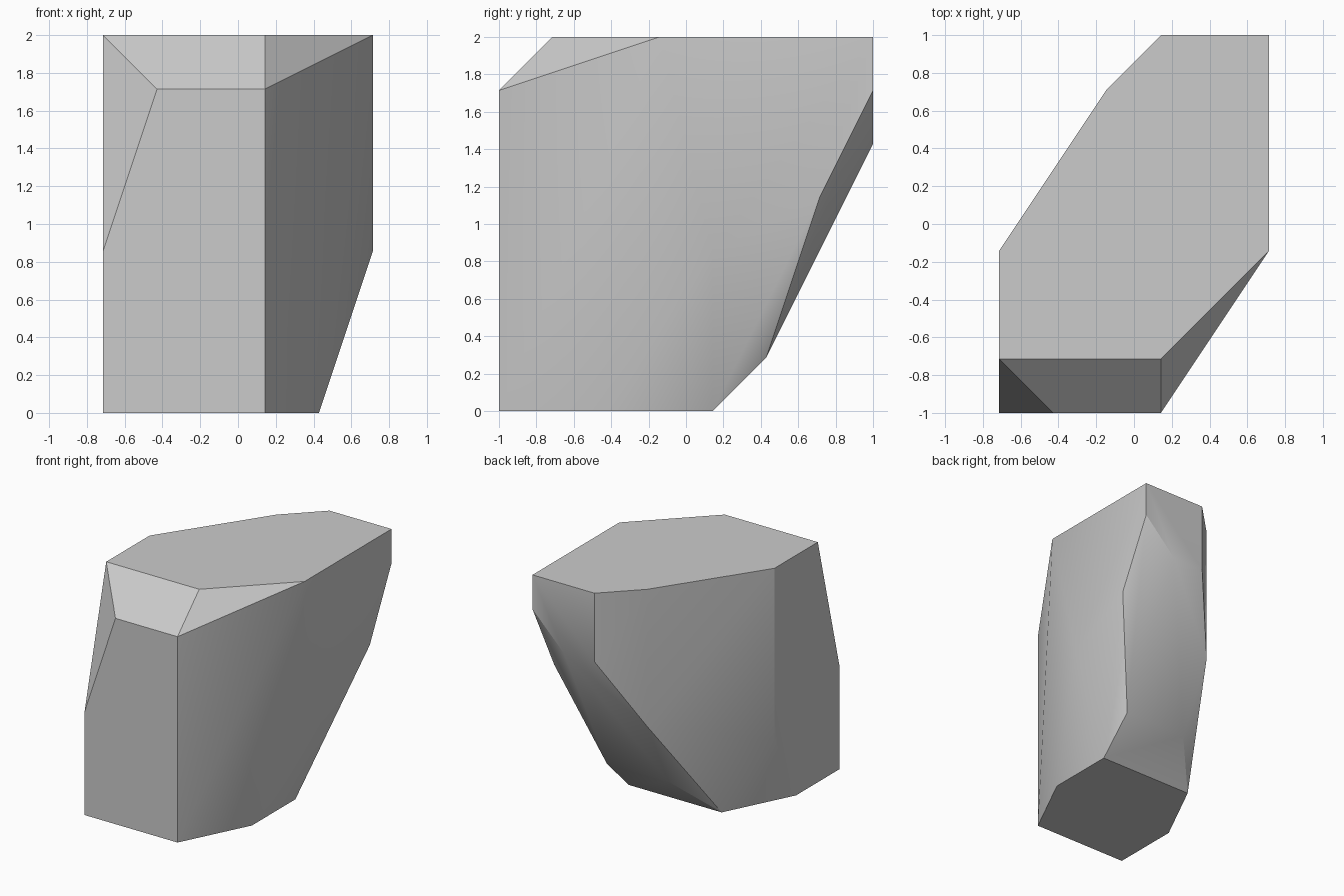
import bpy
import bmesh
import math

old = bpy.data.objects.get("Cube")
if old:
    bpy.data.objects.remove(old, do_unlink=True)

UNIT = 1 / 7  # the rock is laid out on a coarse block grid

# One plain stone colour
stone = bpy.data.materials.new("stone_grey")
stone.use_nodes = True
grey = (0.6, 0.6, 0.6, 1)
stone.diffuse_color = grey
stone.node_tree.nodes["Principled BSDF"].inputs["Base Color"].default_value = grey

# Corner points of the rock, grouped by height
levels = {
    # flat foot
    0: [(-5, -7), (1, -7), (3, -3), (3, 1), (-3, 1), (-5, -3)],
    # undercut back
    2: [(3, 3), (-1, 3)],
    4: [(-5, -1)],
    6: [(-5, -7), (5, 1), (-1, 5)],
    8: [(5, 5)],
    10: [(1, 7), (3, 7)],
    # chamfered front rim and back corner
    12: [(-3, -7), (1, -7), (5, 7)],
    # flat top
    14: [(-5, -5), (1, -5), (5, -1), (5, 7), (1, 7), (-1, 5), (-5, -1)],
}

# Wrap the corners in a faceted skin and merge the coplanar triangles
bm = bmesh.new()
for height, corners in levels.items():
    for x, y in corners:
        bm.verts.new((x * UNIT, y * UNIT, height * UNIT))
bmesh.ops.convex_hull(bm, input=bm.verts[:])
bmesh.ops.dissolve_limit(bm, angle_limit=math.radians(1),
                         verts=bm.verts[:], edges=bm.edges[:])
bmesh.ops.recalc_face_normals(bm, faces=bm.faces[:])

mesh = bpy.data.meshes.new("rock")
bm.to_mesh(mesh)
bm.free()
mesh.materials.append(stone)
rock = bpy.data.objects.new("rock", mesh)
bpy.context.collection.objects.link(rock)

# Soften the shallow facets and keep the steep edges crisp
bpy.ops.object.select_all(action="DESELECT")
rock.select_set(True)
bpy.context.view_layer.objects.active = rock
bpy.ops.object.shade_smooth_by_angle(angle=math.radians(30))
